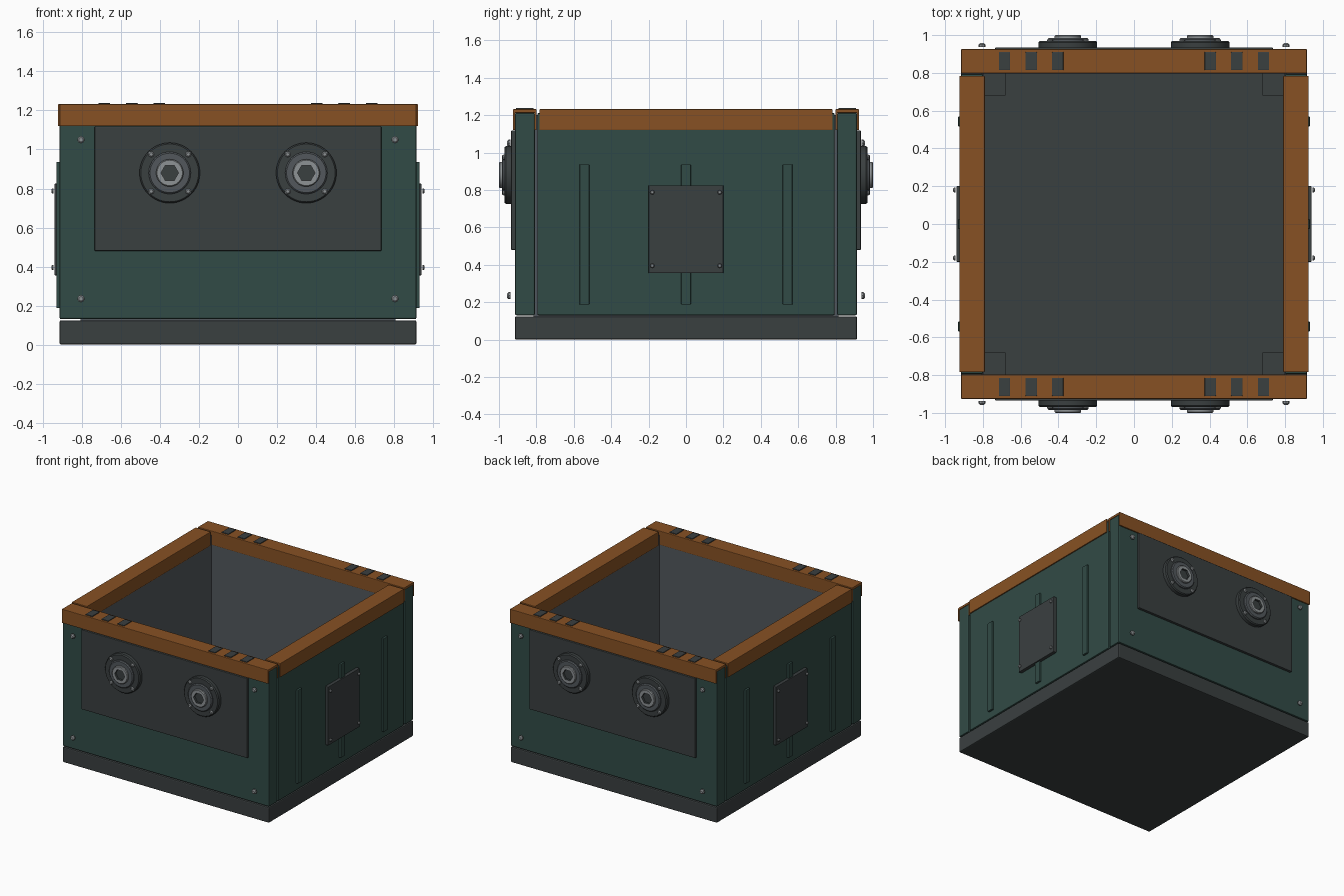
import bpy, bmesh, math
from mathutils import Vector

if "Cube" in bpy.data.objects:
    bpy.data.objects.remove(bpy.data.objects["Cube"])


def mat(name, c):
    m = bpy.data.materials.new(name)
    m.diffuse_color = (*c, 1)
    m.use_nodes = True
    m.node_tree.nodes["Principled BSDF"].inputs["Base Color"].default_value = m.diffuse_color
    return m


GREEN = mat("dark green paint", (0.031, 0.070, 0.061))
DARK = mat("charcoal", (0.042, 0.050, 0.051))
ORANGE = mat("burnt orange", (0.245, 0.083, 0.017))
GREY = mat("mid grey", (0.085, 0.097, 0.107))
STEEL = mat("light steel", (0.27, 0.29, 0.30))


def finish(bm, name, mats, bevel=0.0, smooth=False):
    bmesh.ops.recalc_face_normals(bm, faces=bm.faces[:])
    me = bpy.data.meshes.new(name)
    bm.to_mesh(me)
    bm.free()
    for m in mats:
        me.materials.append(m)
    ob = bpy.data.objects.new(name, me)
    bpy.context.collection.objects.link(ob)
    if bevel:
        b = ob.modifiers.new("bevel", 'BEVEL')
        b.width, b.segments, b.limit_method = bevel, 2, 'ANGLE'
    if smooth:
        bpy.ops.object.select_all(action='DESELECT')
        ob.select_set(True)
        bpy.context.view_layer.objects.active = ob
        bpy.ops.object.shade_smooth_by_angle(angle=math.radians(30))
    return ob


def box(name, x, y, z, m, bevel=0.0):
    """Box from (min, max) ranges on each axis."""
    bm = bmesh.new()
    bmesh.ops.create_cube(bm, size=1)
    for v in bm.verts:
        v.co = Vector([r[0] if c < 0 else r[1] for c, r in zip(v.co, (x, y, z))])
    return finish(bm, name, [m], bevel)


def span(s, a, b):
    return tuple(sorted((s * a, s * b)))


def place(axis, s, u, d, z):
    """Point at distance d out from the centre along a side, u across it."""
    return Vector((u, s * d, z)) if axis == 'y' else Vector((s * d, u, z))


def lathe(name, axis, s, u, z, profile, mats, segs):
    """Turned part: profile rows are radius, distance out, material of the band to the next row, hex flag."""
    bm = bmesh.new()
    rings = []
    for r, d, _, hexa in profile:
        ring = []
        for i in range(segs):
            t = 2 * math.pi * i / segs
            k = r
            if hexa:
                k = r * math.cos(math.pi / 6) / math.cos(t % (math.pi / 3) - math.pi / 6)
            ring.append(bm.verts.new(place(axis, s, u + k * math.cos(t), d, z + k * math.sin(t))))
        rings.append(ring)
    for j in range(len(rings) - 1):
        for i in range(segs):
            n = (i + 1) % segs
            f = bm.faces.new((rings[j][i], rings[j][n], rings[j + 1][n], rings[j + 1][i]))
            f.material_index = profile[j][2]
    bm.faces.new(rings[0])
    bm.faces.new(rings[-1]).material_index = profile[-1][2]
    return finish(bm, name, mats, smooth=True)


def cap(name, axis, s, inner, outer, half):
    """Inverted U rail sitting over the top of a wall, open at its ends."""
    t = 0.012
    prof = [(outer, 1.12), (outer, 1.232), (inner, 1.232), (inner, 1.12),
            (inner + t, 1.12), (inner + t, 1.212), (outer - t, 1.212), (outer - t, 1.12)]
    bm = bmesh.new()
    a, b = ([bm.verts.new(place(axis, s, e * half, d, z)) for d, z in prof] for e in (-1, 1))
    bm.faces.new(a)
    bm.faces.new(b)
    for i in range(8):
        n = (i + 1) % 8
        bm.faces.new((a[i], a[n], b[n], b[i]))
    return finish(bm, name, [ORANGE], 0.004)


def bolt(name, axis, s, u, z, r, d0, d1):
    lathe(name, axis, s, u, z, [(r, d0, 0, 0), (r, d0 + 0.6 * (d1 - d0), 0, 0),
                                (r * 0.6, d1, 0, 0)], [STEEL], 8)


# base slab and low corner blocks on the floor
box("base", (-.915, .915), (-.915, .915), (0, .124), DARK, 0.008)
for sx in (-1, 1):
    for sy in (-1, 1):
        box("floor_corner_block", span(sx, .68, .80), span(sy, .68, .806), (.115, .17), DARK)

HUB = [(.155, .925, 0, 0), (.155, .962, 0, 0), (.148, .970, 0, 0), (.108, .970, 1, 0),
       (.108, .978, 1, 0), (.101, .985, 1, 0), (.070, .985, 2, 0), (.070, .995, 2, 0),
       (.065, 1.0, 2, 0), (.045, 1.0, 0, 1), (.045, .982, 0, 1)]

for s, side in ((-1, "front"), (1, "back")):
    # end wall, inner lining and rail
    box(side + "_wall", (-.915, .915), span(s, .808, .915), (.13, 1.212), GREEN, 0.008)
    box(side + "_lining", (-.80, .80), span(s, .803, .815), (.12, 1.2), GREY)
    cap(side + "_rail", 'y', s, .798, .926, .915)
    # mounting plate
    box(side + "_plate", (-.735, .735), span(s, .91, .935), (.48, 1.118), DARK, 0.004)
    for e in (-1, 1):
        # grip inlays on the rail
        for x in (.404, .544, .686):
            box("rail_inlay", span(e, x - .03, x + .03), span(s, .815, .91),
                (1.225, 1.238), DARK, 0.002)
        # hub with hex socket and its four bolts
        lathe(side + "_hub", 'y', s, e * .35, .88, HUB, [DARK, GREY, STEEL], 48)
        for du in (-.095, .095):
            for dz in (-.095, .095):
                bolt("hub_bolt", 'y', s, e * .35 + du, .88 + dz, .015, .965, .98)
        # wall corner bolts
        for z in (.235, 1.05):
            bolt("wall_bolt", 'y', s, e * .805, z, .019, .937, .957)

for s, side in ((-1, "left"), (1, "right")):
    # side wall, inner lining and rail
    box(side + "_wall", span(s, .80, .915), (-.795, .795), (.13, 1.212), GREEN, 0.008)
    box(side + "_lining", span(s, .796, .808), (-.81, .81), (.12, 1.2), GREY)
    cap(side + "_rail", 'x', s, .79, .924, .784)
    # raised ribs
    for y in (-.543, 0, .543):
        box(side + "_rib", span(s, .90, .931), (y - .026, y + .026), (.187, .937), GREEN, 0.004)
    # access cover with bolts
    box(side + "_cover", span(s, .91, .941), (-.2, .2), (.355, .825), DARK, 0.004)
    for y in (-.18, .18):
        for z in (.395, .787):
            bolt("cover_bolt", 'x', s, y, z, .012, .945, .957)
